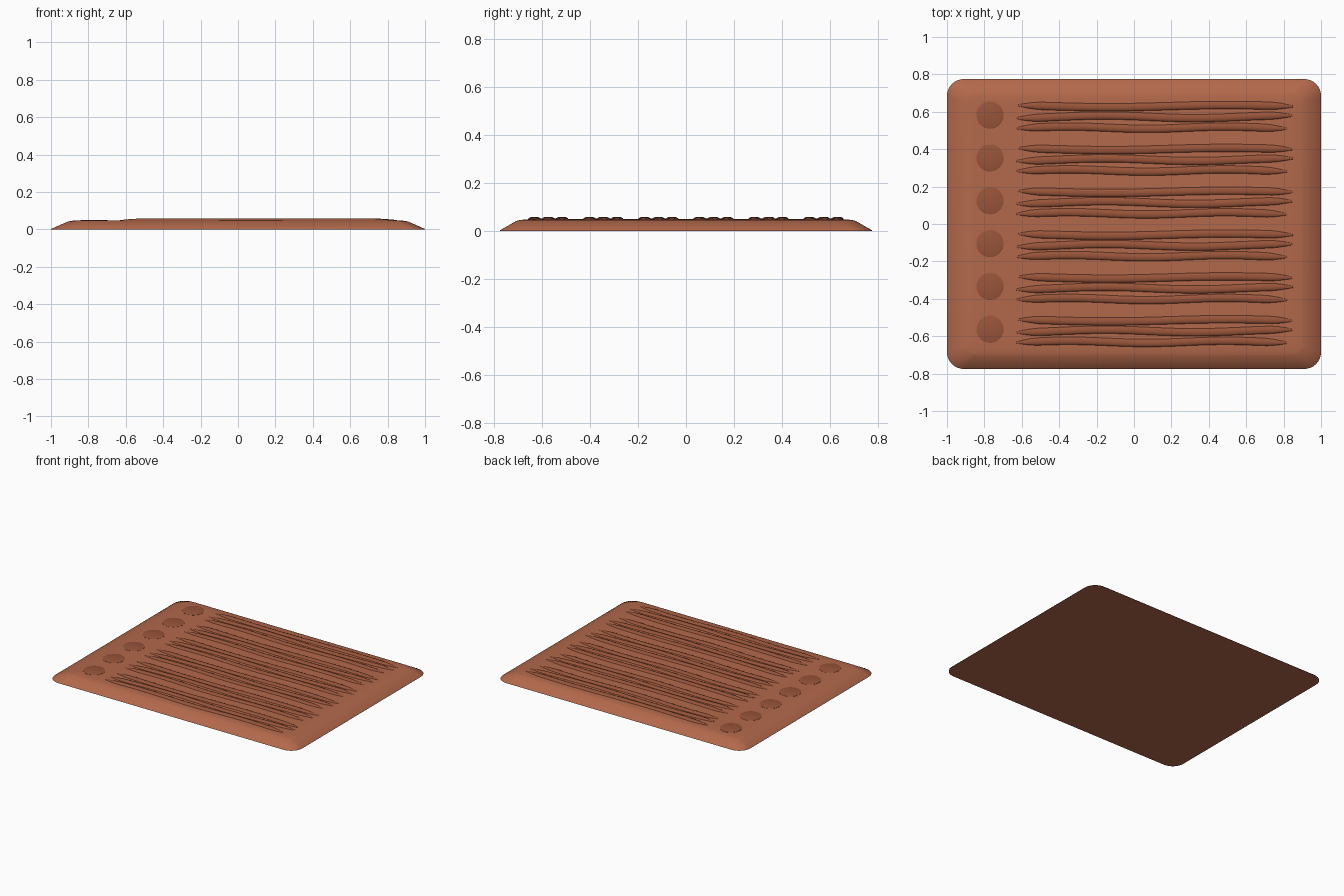
import bpy, bmesh, math

if "Cube" in bpy.data.objects:
    bpy.data.objects.remove(bpy.data.objects["Cube"])


def material(name, rgb):
    m = bpy.data.materials.new(name)
    m.diffuse_color = (*rgb, 1)
    m.use_nodes = True
    m.node_tree.nodes["Principled BSDF"].inputs["Base Color"].default_value = m.diffuse_color
    return m


CLAY = material("clay", (0.45, 0.14, 0.07))
DARK = material("dark_clay", (0.32, 0.09, 0.042))


def loft(name, loops, mat, angle):
    """Skin a list of equal-length closed loops and cap both ends."""
    bm = bmesh.new()
    rings = [[bm.verts.new(p) for p in loop] for loop in loops]
    n = len(rings[0])
    for a, b in zip(rings, rings[1:]):
        for i in range(n):
            j = (i + 1) % n
            bm.faces.new((a[i], a[j], b[j], b[i]))
    bm.faces.new(rings[0][::-1])
    bm.faces.new(rings[-1])
    bmesh.ops.recalc_face_normals(bm, faces=bm.faces)
    me = bpy.data.meshes.new(name)
    bm.to_mesh(me)
    bm.free()
    me.materials.append(mat)
    ob = bpy.data.objects.new(name, me)
    bpy.context.collection.objects.link(ob)
    bpy.ops.object.select_all(action='DESELECT')
    ob.select_set(True)
    bpy.context.view_layer.objects.active = ob
    bpy.ops.object.shade_smooth_by_angle(angle=math.radians(angle))
    return ob


def rounded_rect(hx, hy, r, z, seg=8):
    pts = []
    for k, (sx, sy) in enumerate([(1, 1), (-1, 1), (-1, -1), (1, -1)]):
        for i in range(seg + 1):
            a = math.radians(90) * (k + i / seg)
            pts.append((sx * (hx - r) + r * math.cos(a), sy * (hy - r) + r * math.sin(a), z))
    return pts


# Slab with sloping edges and a softened upper rim
loft("slab", [rounded_rect(*p) for p in [
    (1.0, 0.775, 0.09, 0.0), (0.998, 0.773, 0.09, 0.003), (0.91, 0.706, 0.06, 0.042),
    (0.89, 0.69, 0.05, 0.046), (0.85, 0.655, 0.04, 0.0485), (0.80, 0.61, 0.03, 0.049)]], CLAY, 40)


def strand(name, x0, x1, y, amp, freq, phase, steps=40, sides=12):
    loops = []
    for i in range(steps + 1):
        t = i / steps
        x = x0 + (x1 - x0) * t
        # thin tips that swell to full width within the first tenth
        s = 0.2 + 0.8 * math.sin(min(1, min(t, 1 - t) / 0.09) * math.pi / 2)
        cy = y + amp * math.sin(freq * x + phase)
        loops.append([(x, cy + 0.021 * s * math.cos(a), 0.048 + 0.0105 * s * math.sin(a))
                      for a in (2 * math.pi * k / sides for k in range(sides))])
    return loft(name, loops, DARK, 50)


PITCH = 0.229
for row in range(6):
    y = (2.5 - row) * PITCH
    # Round spot at the start of each row
    loft(f"spot_{row + 1}", [[(-0.77 + r * math.cos(a), y + 0.01 + r * math.sin(a), z)
                              for a in (2 * math.pi * k / 32 for k in range(32))]
                             for r, z in [(0.073, 0.044), (0.073, 0.050), (0.068, 0.0515)]], DARK, 40)
    # Three wavy raised strands
    strand(f"upper_strand_{row + 1}", -0.62, 0.85, y + 0.057, 0.006, 5, -0.9)
    strand(f"middle_strand_{row + 1}", -0.63, 0.85, y, 0.007, 6.5, 2.6)
    strand(f"lower_strand_{row + 1}", -0.63, 0.82, y - 0.058, 0.006, 7.5, 4.2)
